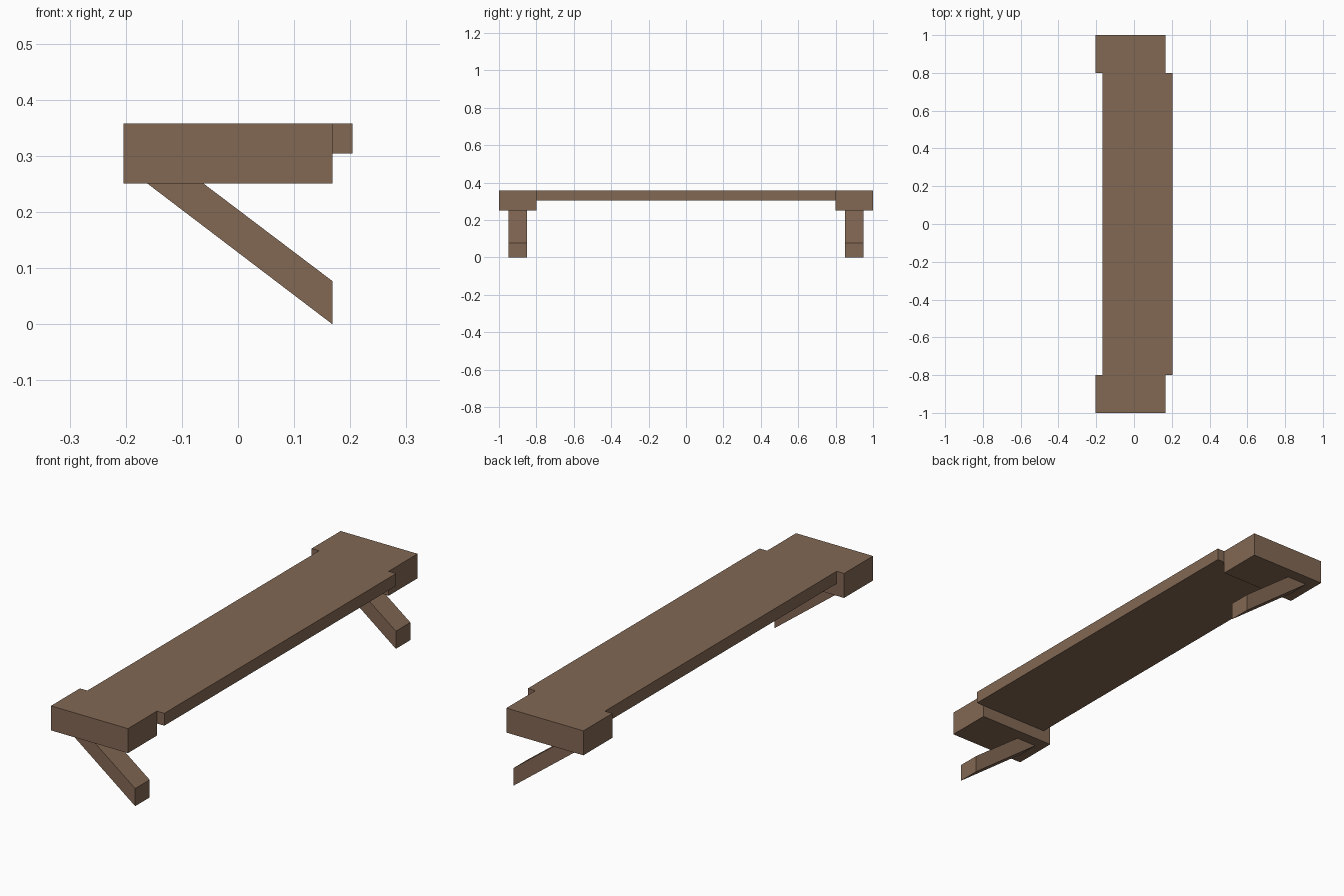
import bpy
import bmesh
from mathutils import Vector

cube = bpy.data.objects.get("Cube")
if cube:
    bpy.data.objects.remove(cube, do_unlink=True)

# Single brown wood colour
wood = bpy.data.materials.new("brown_wood")
wood.use_nodes = True
colour = (0.225, 0.138, 0.088, 1.0)
wood.diffuse_color = colour
wood.node_tree.nodes["Principled BSDF"].inputs["Base Color"].default_value = colour


def extrude_profile(name, profile, y0, y1):
    """Extrude an x-z outline along y into a flat-faced solid."""
    bm = bmesh.new()
    face = bm.faces.new([bm.verts.new((x, y0, z)) for x, z in profile])
    result = bmesh.ops.extrude_face_region(bm, geom=[face])
    moved = [v for v in result["geom"] if isinstance(v, bmesh.types.BMVert)]
    bmesh.ops.translate(bm, verts=moved, vec=Vector((0, y1 - y0, 0)))
    bmesh.ops.recalc_face_normals(bm, faces=bm.faces[:])
    mesh = bpy.data.meshes.new(name)
    bm.to_mesh(mesh)
    bm.free()
    mesh.materials.append(wood)
    obj = bpy.data.objects.new(name, mesh)
    bpy.context.collection.objects.link(obj)
    return obj


def rectangle(x0, x1, z0, z1):
    return [(x0, z0), (x1, z0), (x1, z1), (x0, z1)]


TOP, BLOCK_BOTTOM, SHELF_BOTTOM = 0.358, 0.251, 0.304
EDGE, INSET = 0.204, 0.168

# Long thin board between the end blocks
extrude_profile("shelf_board", rectangle(-INSET, EDGE, SHELF_BOTTOM, TOP), -0.8, 0.8)

# Thick end blocks, each with a slanted brace below
brace = [(-0.162, BLOCK_BOTTOM), (INSET, 0), (INSET, 0.077), (-0.062, BLOCK_BOTTOM)]
for side, label in ((-1, "front"), (1, "back")):
    extrude_profile(label + "_end_block",
                    rectangle(-EDGE, INSET, BLOCK_BOTTOM, TOP), side * 0.8, side)
    extrude_profile(label + "_brace", brace, side * 0.85, side * 0.95)
